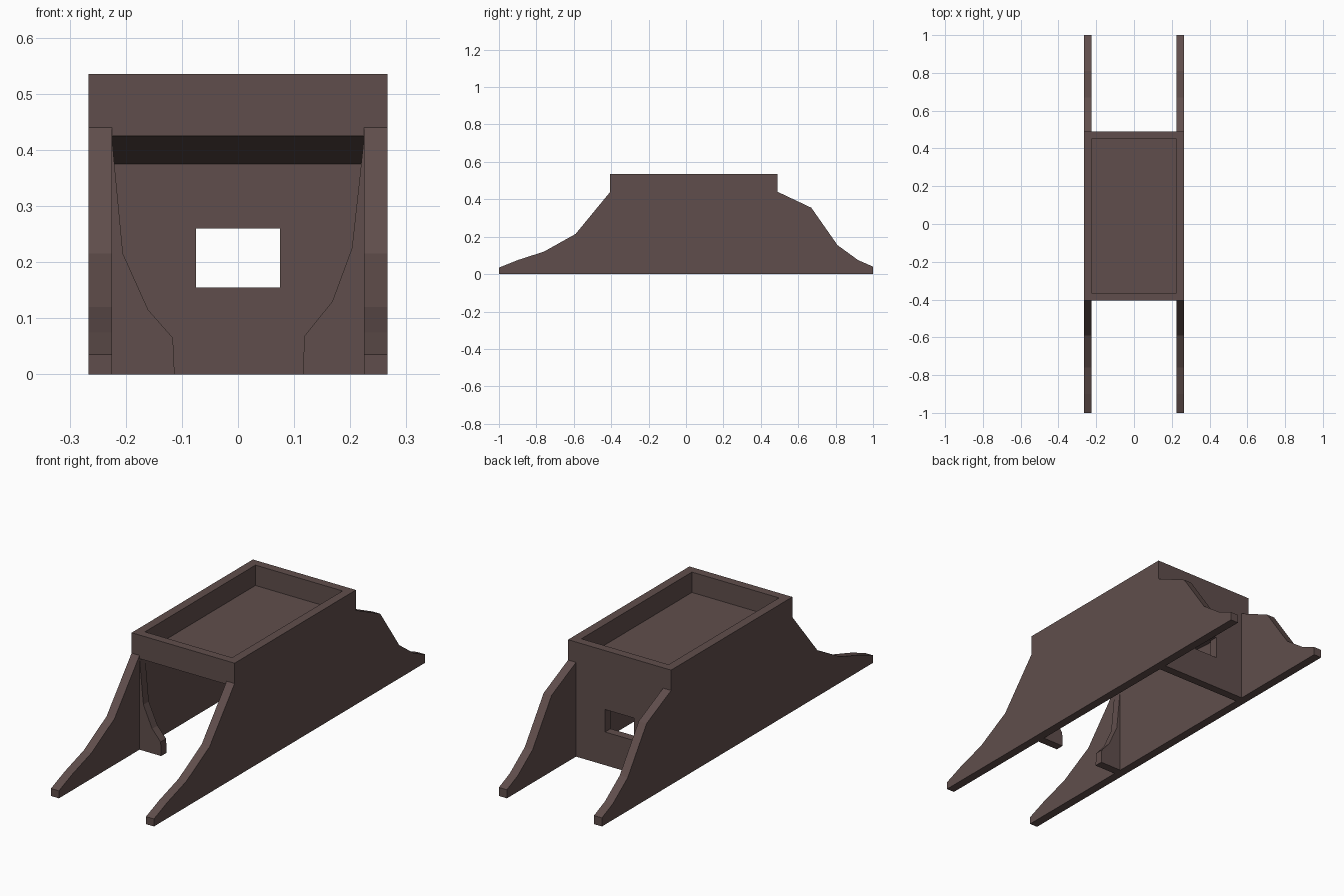
import bpy, bmesh
from mathutils import Vector

cube = bpy.data.objects.get("Cube")
if cube:
    bpy.data.objects.remove(cube, do_unlink=True)

brown = bpy.data.materials.new("dark brown")
brown.use_nodes = True
colour = (0.117, 0.076, 0.072, 1)
brown.diffuse_color = colour
brown.node_tree.nodes["Principled BSDF"].inputs["Base Color"].default_value = colour


def finish(name, bm):
    bmesh.ops.recalc_face_normals(bm, faces=bm.faces)
    mesh = bpy.data.meshes.new(name)
    bm.to_mesh(mesh)
    bm.free()
    mesh.materials.append(brown)
    obj = bpy.data.objects.new(name, mesh)
    bpy.context.collection.objects.link(obj)


def place(axis, a, b, depth):
    """Point on a section plane across the given axis."""
    return {"x": (depth, a, b), "y": (a, depth, b), "z": (a, b, depth)}[axis]


def prism(name, axis, outline, lo, hi):
    bm = bmesh.new()
    face = bm.faces.new([bm.verts.new(place(axis, a, b, lo)) for a, b in outline])
    new = bmesh.ops.extrude_face_region(bm, geom=[face])["geom"]
    verts = [g for g in new if isinstance(g, bmesh.types.BMVert)]
    bmesh.ops.translate(bm, verts=verts, vec=Vector(place(axis, 0, 0, hi - lo)))
    finish(name, bm)


def frame(name, axis, outer, inner, lo, hi):
    """Rectangular ring; rectangles are (a0, b0, a1, b1)."""
    bm = bmesh.new()
    rings = []
    for (a0, b0, a1, b1), d in ((outer, lo), (outer, hi), (inner, hi), (inner, lo)):
        corners = ((a0, b0), (a1, b0), (a1, b1), (a0, b1))
        rings.append([bm.verts.new(place(axis, a, b, d)) for a, b in corners])
    for r in range(4):
        p, q = rings[r], rings[(r + 1) % 4]
        for i in range(4):
            j = (i + 1) % 4
            bm.faces.new((p[i], p[j], q[j], q[i]))
    finish(name, bm)


OUT, IN = 0.266, 0.225
FRONT, BACK = -0.405, 0.49
TOP, FLOOR, WALL = 0.535, 0.44, 0.04

# Side walls with sloping ends, and braces inside the front opening
side = [(-1, 0), (-1, 0.035), (-0.9, 0.075), (-0.76, 0.12), (-0.59, 0.215),
        (FRONT, FLOOR), (BACK, FLOOR), (0.67, 0.355), (0.81, 0.155),
        (0.92, 0.075), (1, 0.04), (1, 0)]
brace = {"right": [(0.113, 0), (0.116, 0.065), (0.16, 0.115), (0.205, 0.215)],
         "left": [(0.116, 0), (0.118, 0.068), (0.168, 0.13), (0.203, 0.225)]}
for name, s in (("right", -1), ("left", 1)):
    prism(name + "_side_wall", "x", side, s * IN, s * OUT)
    shape = brace[name] + [(IN, 0.425), (IN, 0)]
    prism(name + "_front_brace", "y", [(s * x, z) for x, z in shape],
          FRONT, FRONT + WALL)

# Raised tray rim and the tray floor, thicker towards the back
frame("tray_rim", "z", (-OUT, FRONT, OUT, BACK),
      (-IN, FRONT + WALL, IN, BACK - WALL), FLOOR, TOP)
prism("tray_floor", "x", [(FRONT, FLOOR), (FRONT, 0.425),
      (BACK - WALL, 0.375), (BACK - WALL, FLOOR)], -IN, IN)

# Back wall with a rectangular opening
frame("back_wall", "y", (-IN, 0, IN, FLOOR), (-0.075, 0.155, 0.075, 0.26),
      BACK - WALL, BACK)
